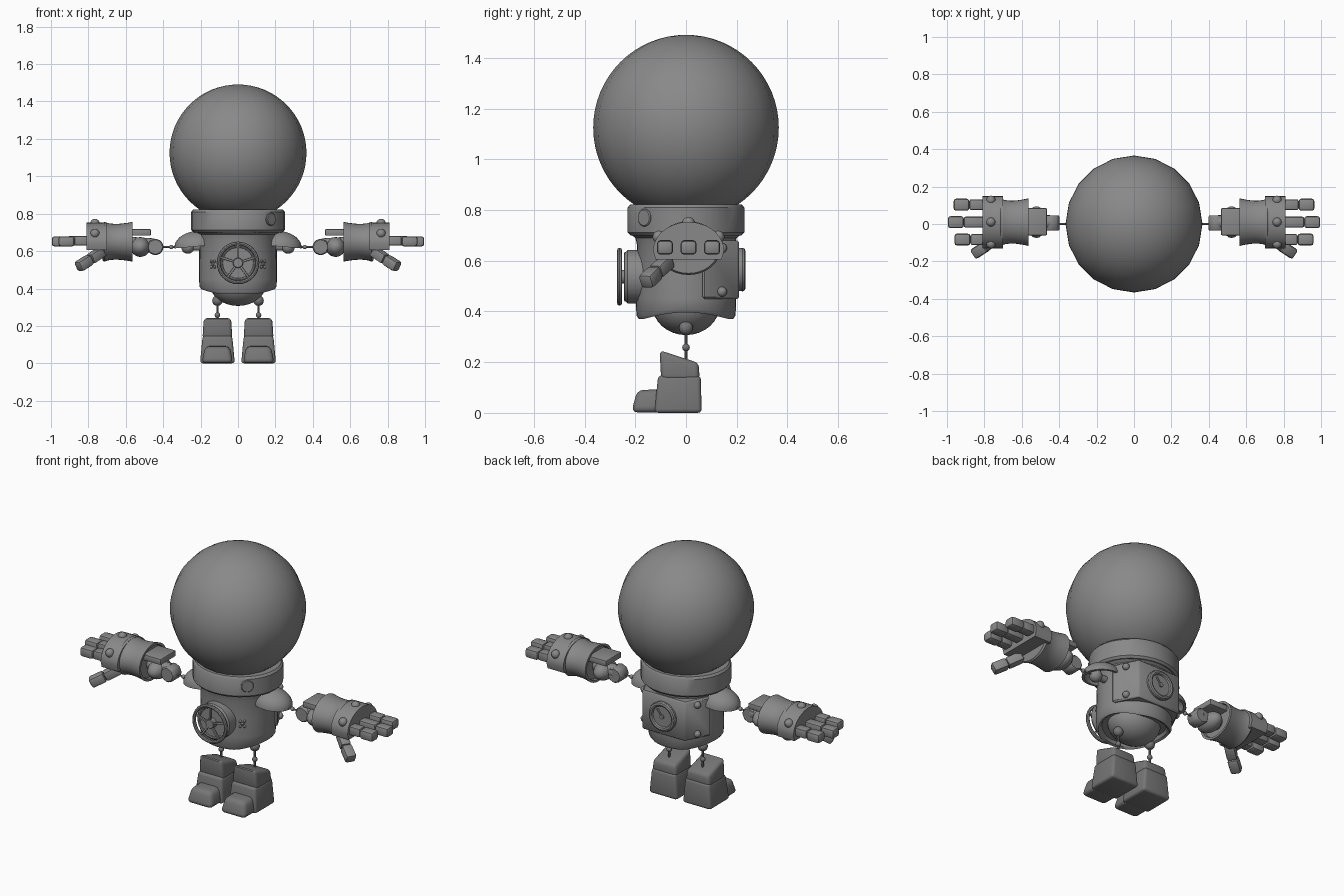
import bpy, bmesh
from math import sin, cos, pi, radians
from mathutils import Matrix, Vector

if "Cube" in bpy.data.objects:
    bpy.data.objects.remove(bpy.data.objects["Cube"])


def material(name, v):
    m = bpy.data.materials.new(name)
    m.use_nodes = True
    m.diffuse_color = (v, v, v, 1)
    m.node_tree.nodes["Principled BSDF"].inputs["Base Color"].default_value = (v, v, v, 1)
    return m


GREY = material("suit_grey", 0.25)
DARK = material("boot_grey", 0.18)


def finish(name, bm, mat=GREY, angle=38):
    bmesh.ops.recalc_face_normals(bm, faces=bm.faces)
    me = bpy.data.meshes.new(name)
    bm.to_mesh(me)
    bm.free()
    me.materials.append(mat)
    ob = bpy.data.objects.new(name, me)
    bpy.context.collection.objects.link(ob)
    bpy.ops.object.select_all(action="DESELECT")
    ob.select_set(True)
    bpy.context.view_layer.objects.active = ob
    bpy.ops.object.shade_smooth_by_angle(angle=radians(angle))
    return ob


def bevel(bm, width, segments=2):
    if width:
        bmesh.ops.bevel(bm, geom=bm.edges[:], offset=width, segments=segments,
                        affect="EDGES", profile=0.5, clamp_overlap=True)


def ball(name, pos, size, segs=16, rings=10, mat=GREY):
    size = Vector(size) if isinstance(size, tuple) else Vector((size,) * 3)
    bm = bmesh.new()
    bmesh.ops.create_uvsphere(bm, u_segments=segs, v_segments=rings, radius=1,
                              matrix=Matrix.LocRotScale(Vector(pos), None, size))
    return finish(name, bm, mat)


def frame(a, b):
    a, b = Vector(a), Vector(b)
    rot = (b - a).to_track_quat("Z", "Y")
    return Matrix.LocRotScale((a + b) / 2, rot, None), (b - a).length


def rod(name, a, b, r, segs=16, edge=0, mat=GREY):
    m, length = frame(a, b)
    bm = bmesh.new()
    bmesh.ops.create_cone(bm, cap_ends=True, segments=segs, radius1=r, radius2=r,
                          depth=length, matrix=m)
    bevel(bm, edge, 1)
    return finish(name, bm, mat)


def bar(name, a, b, w, h, edge=0.01):
    m, length = frame(a, b)
    bm = bmesh.new()
    bmesh.ops.create_cube(bm, size=1, matrix=m @ Matrix.Diagonal((w, h, length, 1)))
    bevel(bm, edge)
    return finish(name, bm)


def lathe(name, profile, matrix=Matrix(), segs=32, shape=None):
    """Spin (radius, height) points round z; radius 0 closes the end."""
    bm = bmesh.new()
    rings = []
    for r, z in profile:
        if r == 0:
            rings.append([bm.verts.new((0, 0, z))] * segs)
        else:
            rings.append([bm.verts.new((r * cos(2 * pi * i / segs), r * sin(2 * pi * i / segs), z))
                          for i in range(segs)])
    for lo, hi in zip(rings, rings[1:]):
        for i in range(segs):
            j = (i + 1) % segs
            bm.faces.new(list(dict.fromkeys((lo[i], lo[j], hi[j], hi[i]))))
    if shape:
        for v in bm.verts:
            shape(v.co)
    bm.transform(matrix)
    return finish(name, bm)


def prism(name, pts, w0, w1, matrix=Matrix(), edge=0.008):
    bm = bmesh.new()
    lo = bm.faces.new([bm.verts.new((u, v, w0)) for u, v in pts])
    ext = bmesh.ops.extrude_face_region(bm, geom=[lo], use_keep_orig=True)
    for v in ext["geom"]:
        if isinstance(v, bmesh.types.BMVert):
            v.co.z = w1
    bevel(bm, edge, 1)
    bm.transform(matrix)
    return finish(name, bm)


def block(name, x, half_lo, half_hi, y_lo, y_hi, z0, z_front, z_back, edge):
    """Tapered boot block with its own top slope."""
    bm = bmesh.new()
    bmesh.ops.create_cube(bm, size=2)
    for v in bm.verts:
        top, back = v.co.z > 0, v.co.y > 0
        half, ys = (half_hi, y_hi) if top else (half_lo, y_lo)
        v.co = (x + half * v.co.x, ys[back], (z_back if back else z_front) if top else z0)
    bevel(bm, edge, 3)
    return finish(name, bm, DARK)


def ring(name, y, z, r, tube):
    profile = [(r + tube * cos(t * pi / 4), tube * sin(t * pi / 4)) for t in range(9)]
    turn = Matrix.Translation((0, y, z)) @ Matrix.Rotation(pi / 2, 4, "X")
    return lathe(name, profile, turn)


# Helmet and neck collar
ball("helmet", (0, 0, 1.125), 0.366, 20, 32)
lathe("collar", [(0, 0.7), (0.238, 0.7), (0.25, 0.712), (0.25, 0.81), (0.24, 0.822),
                 (0.205, 0.822), (0.2, 0.79), (0, 0.79)], Matrix.Diagonal((1, 0.92, 1, 1)))
rod("collar_stud", (0.16, -0.148, 0.77), (0.18, -0.167, 0.77), 0.035, 20, 0.004)


# Torso shell with leg openings raised at the sides
def leg_arch(co):
    if co.z < 0.43:
        co.z -= 0.025 * min(1, (co.y / 0.17) ** 2)


lathe("torso", [(0, 0.42), (0.175, 0.42), (0.183, 0.402), (0.196, 0.396), (0.206, 0.41),
                (0.208, 0.45), (0.206, 0.56), (0.203, 0.66), (0.21, 0.69), (0.232, 0.705),
                (0.232, 0.72)], Matrix.Diagonal((1, 0.95, 1, 1)), 40, leg_arch)
ball("pelvis", (0, 0, 0.425), (0.15, 0.133, 0.118), 32, 16)

# Chest hatch with hand wheel
ZW = 0.537
rod("hatch_base", (0, -0.12, ZW), (0, -0.238, ZW), 0.106, 32, 0.008)
ring("hatch_rim", -0.236, ZW, 0.09, 0.009)
ring("wheel_rim", -0.262, ZW, 0.104, 0.01)
rod("wheel_hub", (0, -0.23, ZW), (0, -0.268, ZW), 0.028, 20, 0.004)
for k in range(5):
    a = pi / 2 + 2 * pi * k / 5
    bar("wheel_spoke", (0.02 * cos(a), -0.26, ZW + 0.02 * sin(a)),
        (0.1 * cos(a), -0.26, ZW + 0.1 * sin(a)), 0.012, 0.012, 0.003)
for s in (-1, 1):
    for dx, z in ((0.125, 0.545), (0.143, 0.545), (0.125, 0.515), (0.143, 0.515), (0.134, 0.53)):
        ball("chest_bolt", (s * dx, -0.197 * (1 - (dx / 0.207) ** 2) ** 0.5, z), 0.008, 8, 6)

# Backpack with gauge
prism("backpack", [(-0.212, 0.065), (-0.14, 0.21), (0.14, 0.21), (0.212, 0.065)], 0.45, 0.68)
rod("gauge_body", (0, 0.19, 0.565), (0, 0.222, 0.565), 0.085, 32, 0.004)
ring("gauge_rim", 0.222, 0.565, 0.073, 0.013)
bar("gauge_needle", (0, 0.225, 0.565), (0.03, 0.225, 0.605), 0.01, 0.008, 0.002)
rod("gauge_pin", (0, 0.22, 0.565), (0, 0.231, 0.565), 0.012, 12)
for s in (-1, 1):
    for z in (0.478, 0.65):
        ball("backpack_rivet", (s * 0.174, 0.142, z), 0.02, 12, 8)

# Sideways frame for arm parts: local z runs out along the arm
for s, side in ((-1, "right"), (1, "left")):
    out = Matrix(((0, 0, s, 0), (1, 0, 0, 0.01), (0, 1, 0, 0), (0, 0, 0, 1)))

    # Shoulder cap, a hollow half dome over the joint
    dome = [(cos(t * pi / 16), sin(t * pi / 16)) for t in range(9)]
    dome = [(0.86 * r, 0.8 * z) for r, z in reversed(dome[:-1])][::-1] and dome
    inner = [(0, 0.82)] + [(0.86 * r, 0.82 * z) for r, z in reversed(dome[:-1])]
    shell = inner + dome[:-1] + [(0, 1)]
    lathe(side + "_shoulder_cap", shell, Matrix.Translation((s * 0.222, 0, 0.625)) @
          Matrix.Rotation(s * radians(5), 4, "Y") @ Matrix.Diagonal((0.118, 0.1, 0.082, 1)))
    ball(side + "_shoulder_joint", (s * 0.268, 0, 0.622), 0.036)
    rod(side + "_shoulder_peg", (s * 0.19, 0, 0.622), (s * 0.26, 0, 0.622), 0.02)

    # Wire arm and elbow
    rod(side + "_arm_wire", (s * 0.27, 0, 0.622), (s * 0.43, 0, 0.622), 0.005, 8)
    ball(side + "_wire_bead", (s * 0.357, 0, 0.622), 0.012, 12, 8)
    rod(side + "_elbow_bracket", (s * 0.442, -0.035, 0.622), (s * 0.442, 0.045, 0.622), 0.046, 8, 0.006)
    ball(side + "_elbow_joint", (s * 0.522, 0.01, 0.622), (0.053, 0.085, 0.053), 20, 12)
    rod(side + "_forearm", (s * 0.45, 0.01, 0.63), (s * 0.6, 0.01, 0.64), 0.038)
    bar(side + "_elbow_guard", (s * 0.465, 0.012, 0.7), (s * 0.6, 0.012, 0.7), 0.145, 0.035, 0.006)

    # Glove cuff, flared at both ends
    cuff = [(0, 0.58), (0.85, 0.58), (0.88, 0.565), (1, 0.565), (0.95, 0.595), (0.91, 0.63),
            (0.9, 0.66), (0.93, 0.69), (1, 0.715), (0.94, 0.725), (0, 0.725)]
    lathe(side + "_cuff", cuff, Matrix.Translation((0, 0, 0.65)) @ out @ Matrix.Diagonal((0.127, 0.106, 1, 1)))

    # Palm, a flat-bottomed arch with knuckle studs
    arch = [(0.14 * cos(t * pi / 14), 0.64 + 0.113 * sin(t * pi / 14)) for t in range(15)]
    prism(side + "_palm", [(0.13, 0.605)] + arch + [(-0.13, 0.605)], 0.7, 0.81, out, 0)
    for a in (30, 90, 150):
        ball(side + "_knuckle_stud", (s * 0.765, 0.01 + 0.135 * cos(radians(a)),
                                      0.64 + 0.108 * sin(radians(a))), 0.025, 12, 8)

    # Fingers and thumb, two segments each
    for y, x0, tip in ((0.103, 0.8, 0.965), (0.01, 0.8, 0.995), (-0.083, 0.8, 0.96)):
        mid = tip - 0.085
        bar(side + "_finger_base", (s * x0, y, 0.655), (s * mid, y, 0.655), 0.058, 0.052)
        bar(side + "_finger_tip", (s * mid, y, 0.652), (s * tip, y, 0.652), 0.064, 0.055, 0.014)
    root, knee, end = ((s * 0.725, -0.07, 0.6), (s * 0.79, -0.118, 0.556), (s * 0.855, -0.16, 0.515))
    bar(side + "_thumb_base", root, knee, 0.056, 0.054)
    bar(side + "_thumb_tip", knee, end, 0.06, 0.058, 0.014)

    # Wire leg
    x = s * 0.11
    ball(side + "_hip_joint", (x, 0, 0.335), 0.028, mat=DARK)
    rod(side + "_leg_wire", (x, 0, 0.335), (x, 0, 0.17), 0.006, 8, mat=DARK)
    ball(side + "_leg_bead", (x, 0, 0.258), 0.015, 12, 8, DARK)

    # Boot: shaft, foot and toe cap
    block(side + "_boot_shaft", x, 0.08, 0.073, (-0.098, 0.054), (-0.104, 0.05), 0.13, 0.247, 0.197, 0.018)
    block(side + "_boot_foot", x, 0.093, 0.079, (-0.125, 0.062), (-0.11, 0.058), 0, 0.148, 0.148, 0.016)
    block(side + "_boot_toe", x, 0.084, 0.066, (-0.216, -0.05), (-0.192, -0.05), 0.002, 0.09, 0.094, 0.024)
